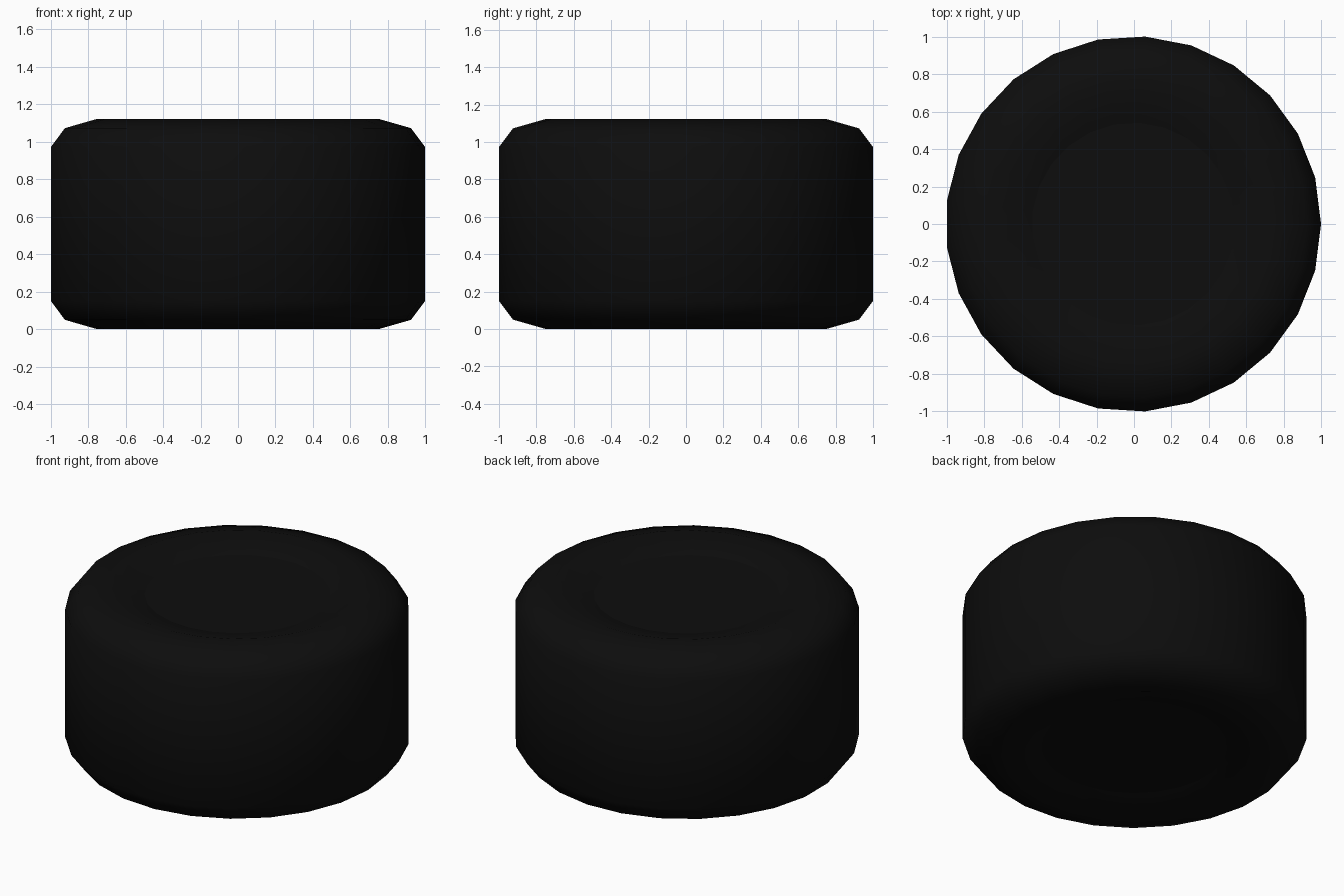
import bpy, bmesh, math

if "Cube" in bpy.data.objects:
    bpy.data.objects.remove(bpy.data.objects["Cube"])

SIDES = 25
R = 1 / math.sin(math.radians(86.4))      # widest span comes out as 2 units
SHIFT = -R * (1 - math.cos(math.pi / SIDES)) / 2  # odd side count: recentre on x

rubber = bpy.data.materials.new("black_rubber")
rubber.diffuse_color = (0.004, 0.004, 0.004, 1)
rubber.use_nodes = True
rubber.node_tree.nodes["Principled BSDF"].inputs["Base Color"].default_value = rubber.diffuse_color


def ring(bm, r, z):
    return [bm.verts.new((r * R * math.cos(2 * math.pi * i / SIDES) + SHIFT,
                          r * R * math.sin(2 * math.pi * i / SIDES), z))
            for i in range(SIDES)]


def finish(bm, name, angle):
    bmesh.ops.recalc_face_normals(bm, faces=bm.faces)
    me = bpy.data.meshes.new(name)
    bm.to_mesh(me)
    bm.free()
    ob = bpy.data.objects.new(name, me)
    bpy.context.collection.objects.link(ob)
    me.materials.append(rubber)
    bpy.ops.object.select_all(action='DESELECT')
    ob.select_set(True)
    bpy.context.view_layer.objects.active = ob
    bpy.ops.object.shade_smooth_by_angle(angle=math.radians(angle))


# Tyre: tread, bevelled shoulders and sidewalls dipping to the hub
profile = [(0.54, 0.062), (0.75, 0.0), (0.925, 0.05), (1.0, 0.15),
           (1.0, 0.973), (0.925, 1.073), (0.75, 1.123), (0.54, 1.061)]
bm = bmesh.new()
rings = [ring(bm, r, z) for r, z in profile]
for a, b in zip(rings, rings[1:] + rings[:1]):
    for i in range(SIDES):
        j = (i + 1) % SIDES
        bm.faces.new((a[i], a[j], b[j], b[i]))
finish(bm, "tyre", 38)

# Hub: flat plug closing both ends of the tyre opening
bm = bmesh.new()
low, high = ring(bm, 0.54, 0.062), ring(bm, 0.54, 1.061)
bm.faces.new(low)
bm.faces.new(high)
for i in range(SIDES):
    j = (i + 1) % SIDES
    bm.faces.new((low[i], low[j], high[j], high[i]))
finish(bm, "hub", 30)
